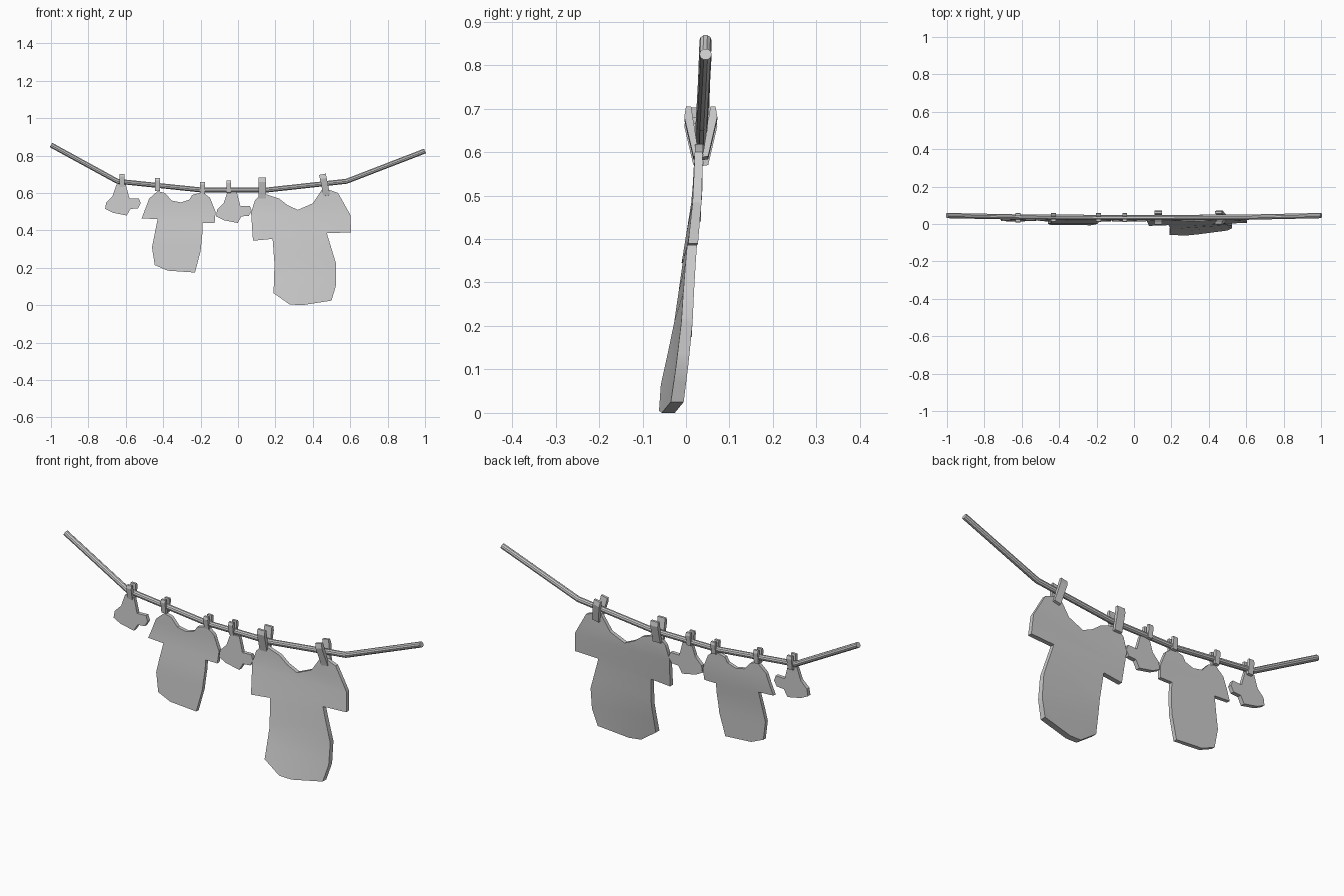
import bpy, bmesh, math
from mathutils import Vector, Matrix

if "Cube" in bpy.data.objects:
    bpy.data.objects.remove(bpy.data.objects["Cube"])


def finish(name, bm, smooth=True):
    bmesh.ops.recalc_face_normals(bm, faces=bm.faces[:])
    me = bpy.data.meshes.new(name)
    bm.to_mesh(me)
    bm.free()
    ob = bpy.data.objects.new(name, me)
    bpy.context.collection.objects.link(ob)
    if smooth:
        bpy.ops.object.select_all(action='DESELECT')
        ob.select_set(True)
        bpy.context.view_layer.objects.active = ob
        bpy.ops.object.shade_smooth_by_angle(angle=math.radians(35))
    return ob


def lerp_table(table, z):
    """Piecewise linear lookup in (z, value) pairs sorted by rising z."""
    if z <= table[0][0]:
        return table[0][1]
    for (z0, v0), (z1, v1) in zip(table, table[1:]):
        if z <= z1:
            return v0 + (v1 - v0) * (z - z0) / (z1 - z0)
    return table[-1][1]


def cloth(name, outline, sway, thick_bottom, thick_top, twist=0.0):
    """Flat outline cut into strips, thickened, then swayed in y."""
    bm = bmesh.new()
    bm.faces.new([bm.verts.new((x, 0, z)) for x, z in outline])
    zs = [p[1] for p in outline]
    xs = [p[0] for p in outline]
    lo, hi, mid = min(zs), max(zs), (min(xs) + max(xs)) / 2
    half = (max(xs) - min(xs)) / 2
    for i in range(1, 9):
        z = lo + (hi - lo) * i / 9 + 0.0013
        bmesh.ops.bisect_plane(bm, geom=bm.verts[:] + bm.edges[:] + bm.faces[:],
                               plane_co=(0, 0, z), plane_no=(0, 0, 1))
    bmesh.ops.triangulate(bm, faces=bm.faces[:])
    front = set(bm.verts)
    bmesh.ops.extrude_face_region(bm, geom=bm.faces[:], use_keep_orig=True)
    for v in bm.verts:
        t = (v.co.z - lo) / (hi - lo)
        th = thick_bottom + (thick_top - thick_bottom) * t
        v.co.y = (lerp_table(sway, v.co.z)
                  + twist * (v.co.x - mid) / half * (1 - t) ** 2
                  + (-th / 2 if v in front else th / 2))
    return finish(name, bm)


# Sagging line
path = [(-1, .045, .857), (-.645, .038, .663), (-.2, .035, .617),
        (.16, .035, .617), (.58, .036, .663), (1, .045, .825)]
cu = bpy.data.curves.new("washing_line", 'CURVE')
cu.dimensions = '3D'
cu.bevel_depth = .014
cu.bevel_resolution = 3
cu.use_fill_caps = True
sp = cu.splines.new('POLY')
sp.points.add(len(path) - 1)
for p, co in zip(sp.points, path):
    p.co = (*co, 1)
line = bpy.data.objects.new("washing_line", cu)
bpy.context.collection.objects.link(line)
bpy.context.view_layer.objects.active = line
line.select_set(True)
bpy.ops.object.convert(target='MESH')
bpy.ops.object.shade_smooth_by_angle(angle=math.radians(35))

# Shirts
small = [(-.43, .61), (-.39, .6), (-.355, .56), (-.305, .55), (-.26, .565), (-.245, .59),
         (-.19, .605), (-.15, .575), (-.12, .5), (-.125, .44), (-.19, .44), (-.19, .39),
         (-.2, .29), (-.23, .175), (-.375, .185), (-.445, .215), (-.46, .31),
         (-.43, .46), (-.515, .465), (-.475, .57)]
cloth("small_shirt", small, [(.17, .003), (.35, .012), (.5, .028), (.62, .03)], .02, .018)

large = [(.45, .62), (.40, .545), (.32, .51), (.265, .535), (.22, .57), (.13, .6),
         (.09, .56), (.07, .495), (.08, .345), (.185, .355), (.195, .22), (.19, .065),
         (.275, .005), (.34, 0), (.5, .025), (.525, .11), (.525, .22), (.475, .385),
         (.605, .39), (.6, .485), (.535, .6), (.49, .617)]
cloth("large_shirt", large, [(0, -.041), (.2, -.008), (.38, .011), (.5, .026), (.62, .03)],
      .03, .018, .03)

# Mittens
mitten = [(-.65, .645), (-.6, .645), (-.58, .57), (-.53, .572), (-.52, .545), (-.535, .518),
          (-.575, .515), (-.595, .48), (-.67, .495), (-.71, .515), (-.705, .55), (-.67, .585)]
for i, (dx, dz) in enumerate([(0, 0), (.593, -.04)]):
    cloth(f"mitten_{i + 1}", [(x + dx, z + dz) for x, z in mitten],
          [(.4, .022), (.65, .03)], .022, .016)


# Clothes pegs: two prongs spreading in a V over the line
def peg(name, x, z0, z1, width, spread, tilt=0):
    bm = bmesh.new()
    h, y0, th = z1 - z0, .034, .013
    for s in (-1, 1):
        prof = [(.004, 0), (.004 + th, .002), (spread, h * .8), (spread - .004, h), (spread - th - .003, h)]
        f = bm.faces.new([bm.verts.new((-width / 2, s * y, z)) for y, z in prof])
        r = bmesh.ops.extrude_face_region(bm, geom=[f], use_keep_orig=True)
        bmesh.ops.translate(bm, vec=(width, 0, 0),
                            verts=[g for g in r["geom"] if isinstance(g, bmesh.types.BMVert)])
    bmesh.ops.transform(bm, verts=bm.verts[:],
                        matrix=Matrix.Translation(Vector((x, y0, z0))) @ Matrix.Rotation(tilt, 4, 'Y'))
    finish(name, bm, smooth=False)


pegs = [(-.62, .63, .703, .027, .026, 0), (-.43, .61, .68, .025, .024, 0),
        (-.19, .595, .658, .025, .024, 0), (-.05, .6, .667, .025, .024, 0),
        (.13, .568, .682, .042, .038, 0), (.475, .585, .703, .036, .038, -.2)]
for i, args in enumerate(pegs):
    peg(f"peg_{i + 1}", *args)
